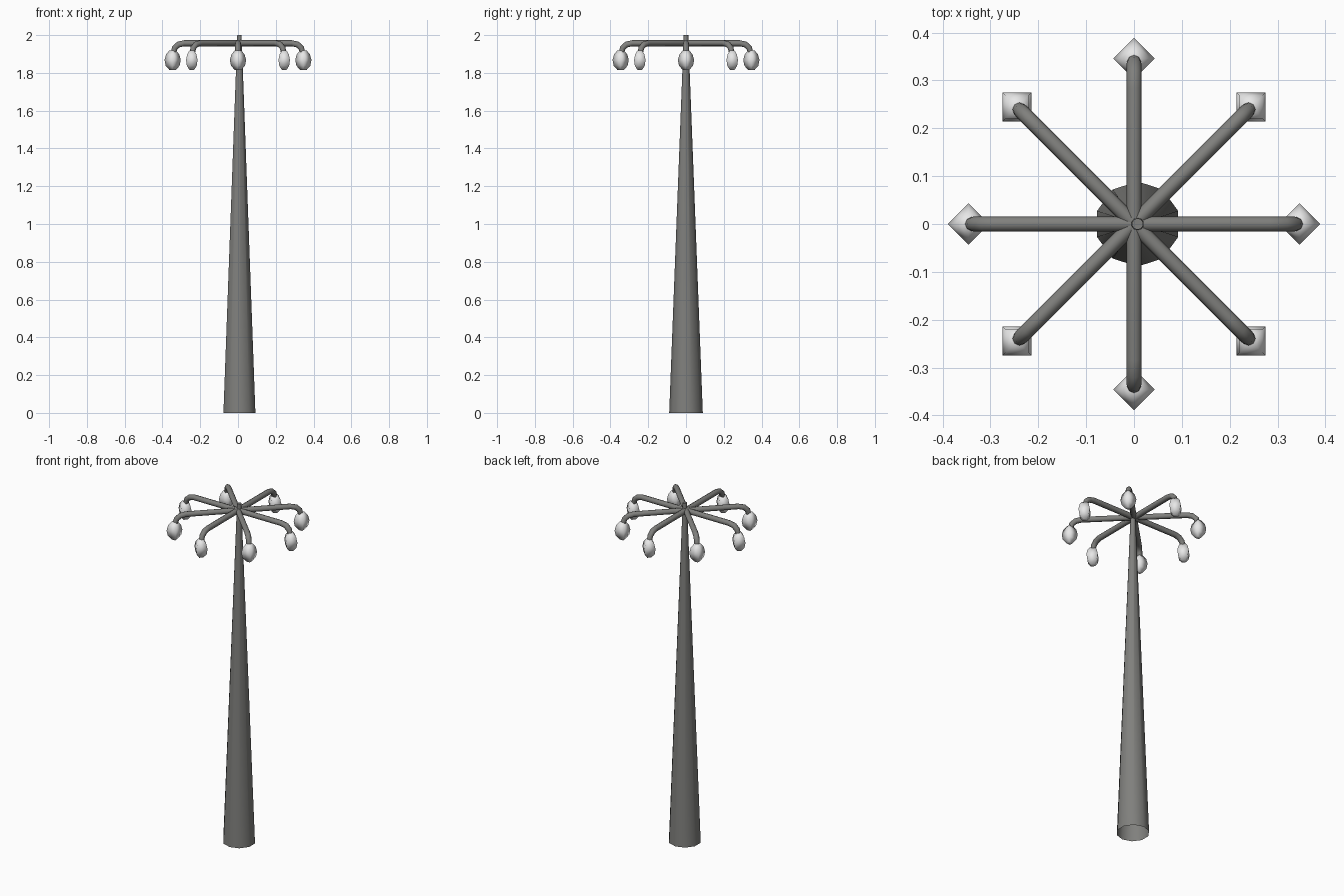
import bpy, bmesh, math
from mathutils import Matrix, Vector

if "Cube" in bpy.data.objects:
    bpy.data.objects.remove(bpy.data.objects["Cube"])


def material(name, rgb):
    m = bpy.data.materials.new(name)
    m.diffuse_color = (*rgb, 1)
    m.use_nodes = True
    m.node_tree.nodes["Principled BSDF"].inputs["Base Color"].default_value = m.diffuse_color
    return m


GREY = material("grey_metal", (0.215, 0.215, 0.205))
WHITE = material("lamp_white", (0.80, 0.80, 0.80))


def loft(name, rings, mat, cap_start, cap_end, angle):
    """Skin a list of equal-sized point rings into one smooth-shaded object."""
    bm = bmesh.new()
    loops = [[bm.verts.new(p) for p in ring] for ring in rings]
    n = len(loops[0])
    for a, b in zip(loops, loops[1:]):
        for i in range(n):
            j = (i + 1) % n
            bm.faces.new((a[i], a[j], b[j], b[i]))
    if cap_start:
        bm.faces.new(loops[0][::-1])
    if cap_end:
        bm.faces.new(loops[-1])
    bmesh.ops.recalc_face_normals(bm, faces=bm.faces)
    me = bpy.data.meshes.new(name)
    bm.to_mesh(me)
    bm.free()
    me.materials.append(mat)
    ob = bpy.data.objects.new(name, me)
    bpy.context.collection.objects.link(ob)
    bpy.ops.object.select_all(action='DESELECT')
    ob.select_set(True)
    bpy.context.view_layer.objects.active = ob
    bpy.ops.object.shade_smooth_by_angle(angle=math.radians(angle))
    return ob


def ring(r, z, n, cx=0.0, phase=0.0):
    steps = [phase + 2 * math.pi * i / n for i in range(n)]
    return [Vector((cx + r * math.cos(t), r * math.sin(t), z)) for t in steps]


# Tapered ten-sided pole, open at the foot
loft("pole", [ring(0.089, 0, 10, 0.0075, math.pi / 2),
              ring(0.012, 2.0, 10, 0.0075, math.pi / 2)],
     GREY, False, True, 50)

# Arm path: (distance out, height, downward tilt in degrees, tube radius)
ARM = [(0.0, 1.957, 0, 0.016), (0.285, 1.957, 0, 0.016),
       (0.315, 1.950, 25, 0.016), (0.335, 1.932, 58, 0.0155),
       (0.343, 1.900, 88, 0.014)]
# Lamp profile: (radius, height)
LAMP = [(0.018, 1.918), (0.035, 1.898), (0.043, 1.868),
        (0.037, 1.838), (0.016, 1.814)]
LAMP_X = 0.346


def arm_ring(x, z, tilt, r, n=8):
    a = math.radians(tilt)
    up = Vector((math.sin(a), 0, math.cos(a)))
    side = Vector((0, 1, 0))
    return [Vector((x, 0, z)) + r * (math.cos(t) * side + math.sin(t) * up)
            for t in (2 * math.pi * i / n for i in range(n))]


# Eight curved arms, each with a hanging four-sided lamp
for k in range(8):
    turn = Matrix.Rotation(k * math.pi / 4, 4, 'Z')
    arm = [[turn @ p for p in arm_ring(*s)] for s in ARM]
    loft(f"arm_{k + 1}", arm, GREY, True, True, 60)
    lamp = [[turn @ p for p in ring(r, z, 4, LAMP_X)] for r, z in LAMP]
    loft(f"lamp_{k + 1}", lamp, WHITE, True, True, 100)
